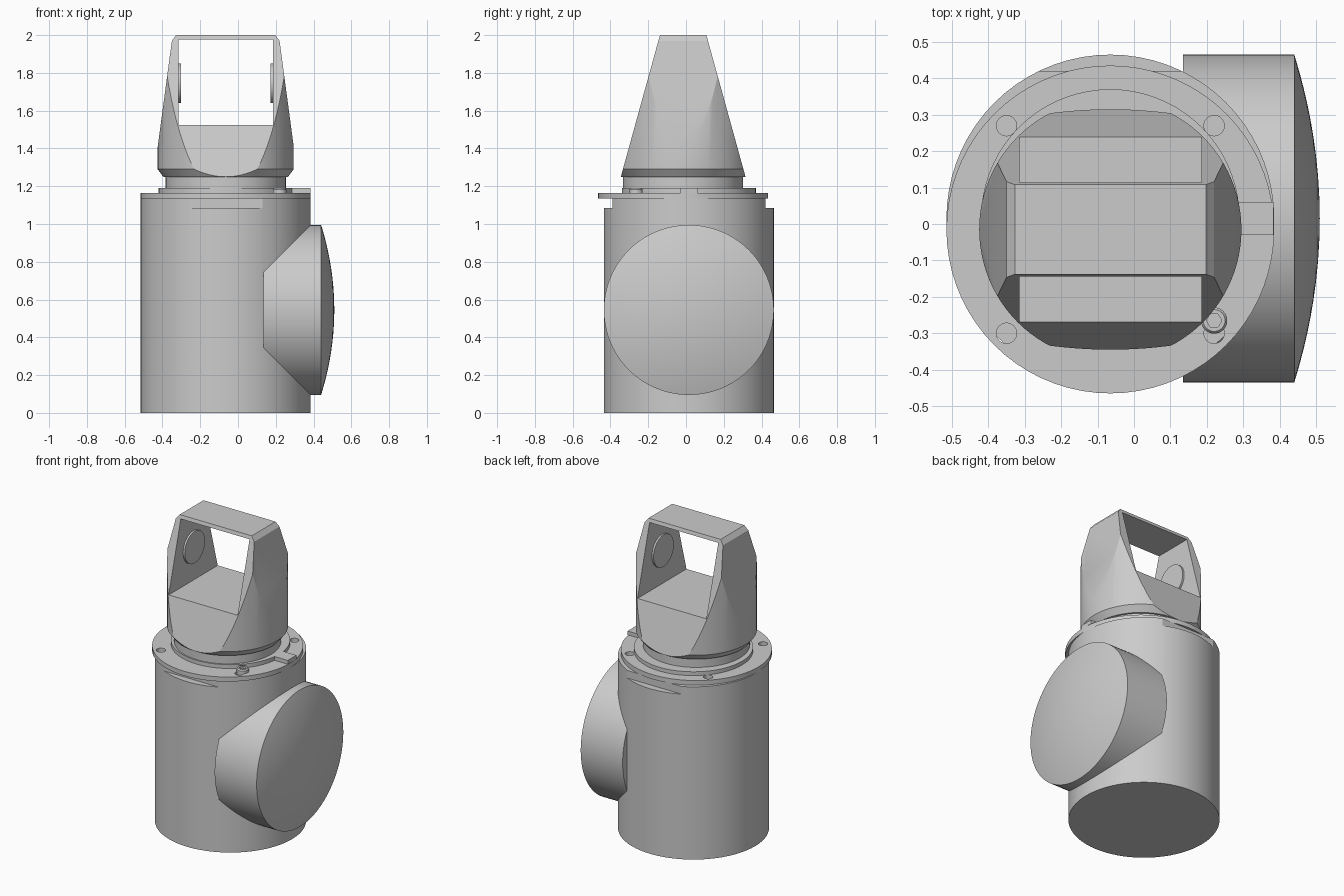
import bpy, bmesh, math
from mathutils import Vector, Matrix

cube = bpy.data.objects.get("Cube")
if cube:
    bpy.data.objects.remove(cube, do_unlink=True)

CX = -0.065          # common vertical axis
BY, HY = 0.015, -0.015   # y centre of body parts / of head and flange

metal = bpy.data.materials.new("light grey")
metal.use_nodes = True
COLOUR = (0.6, 0.6, 0.6, 1)
metal.diffuse_color = COLOUR
metal.node_tree.nodes["Principled BSDF"].inputs["Base Color"].default_value = COLOUR


def lathe(profile, seg=72):
    """Closed solid turned around z from (radius, height) points."""
    bm = bmesh.new()
    rings = []
    for r, z in profile:
        if r == 0:
            rings.append([bm.verts.new((0, 0, z))])
        else:
            rings.append([bm.verts.new((r * math.cos(2 * math.pi * i / seg),
                                        r * math.sin(2 * math.pi * i / seg), z))
                          for i in range(seg)])
    for a, b in zip(rings, rings[1:]):
        for i in range(seg):
            j = (i + 1) % seg
            if len(b) == 1:
                bm.faces.new((a[i], a[j], b[0]))
            else:
                bm.faces.new((a[i], a[j], b[j], b[i]))
    bm.faces.new(list(reversed(rings[0])))
    if len(rings[-1]) > 1:
        bm.faces.new(rings[-1])
    return bm


def box(x0, x1, y0, y1, z0, z1):
    bm = bmesh.new()
    bmesh.ops.create_cube(bm, size=1)
    bm.transform(Matrix.Translation(((x0 + x1) / 2, (y0 + y1) / 2, (z0 + z1) / 2))
                 @ Matrix.Diagonal((x1 - x0, y1 - y0, z1 - z0, 1)))
    return bm


def slice_off(bm, point, normal):
    """Remove everything on the normal side of a plane and cap the cut."""
    geom = bm.verts[:] + bm.edges[:] + bm.faces[:]
    cut = bmesh.ops.bisect_plane(bm, geom=geom, plane_co=point, plane_no=normal,
                                 clear_outer=True, dist=1e-5)
    edges = [e for e in cut["geom_cut"] if isinstance(e, bmesh.types.BMEdge)]
    bmesh.ops.holes_fill(bm, edges=edges, sides=0)


def add(name, bm, loc=(0, 0, 0), rot=None):
    bmesh.ops.recalc_face_normals(bm, faces=bm.faces[:])
    bm.transform(Matrix.Translation(loc) @ (rot or Matrix()))
    mesh = bpy.data.meshes.new(name)
    bm.to_mesh(mesh)
    bm.free()
    mesh.materials.append(metal)
    ob = bpy.data.objects.new(name, mesh)
    bpy.context.collection.objects.link(ob)
    return ob


def cut_out(ob, cutters):
    """Subtract the cutters, bake the result and discard them."""
    for c in cutters:
        mod = ob.modifiers.new("cut", "BOOLEAN")
        mod.operation, mod.solver, mod.object = "DIFFERENCE", "EXACT", c
    dg = bpy.context.evaluated_depsgraph_get()
    ob.data = bpy.data.meshes.new_from_object(ob.evaluated_get(dg))
    ob.modifiers.clear()
    for c in cutters:
        bpy.data.objects.remove(c, do_unlink=True)


along_x = Matrix.Rotation(math.pi / 2, 4, "Y")

# Main body, with a flat-backed slot under the flange at front and back
body = add("body", lathe([(0.45, 0), (0.45, 1.135)]), (CX, BY, 0))
cut_out(body, [add("slot_cutter", box(CX - 0.4, CX + 0.4, *ys, 1.085, 1.3))
               for ys in ((BY - 0.6, BY - 0.405), (BY + 0.405, BY + 0.6))])

# Side housing with a shallow domed end
dome = [(0.45 * math.cos(t), 0.44 + 0.07 * math.sin(t) ** 2)
        for t in (math.pi / 2 * i / 12 for i in range(12))]
add("side_housing", lathe([(0.45, 0.135)] + dome + [(0, 0.51)], 96), (0, BY, 0.545), along_x)

# Flange with four bolt holes
flange = add("flange", lathe([(0.45, 1.135), (0.45, 1.165)]), (CX, HY, 0))
cut_out(flange, [add("hole_cutter", lathe([(0.028, 1.1), (0.028, 1.2)], 24),
                     (CX + sx * 0.285, HY + sy * 0.285, 0))
                 for sx in (-1, 1) for sy in (-1, 1)])

# Raised ring and its locating tab
add("raised_ring", lathe([(0.355, 1.165), (0.355, 1.19)]), (CX, BY, 0))
add("ring_tab", box(0.25, 0.383, BY - 0.045, BY + 0.045, 1.165, 1.19))

# Socket-head screw on the flange
screw = add("screw", lathe([(0.036, 1.15), (0.036, 1.182), (0.03, 1.19)], 32),
            (0.22, -0.265, 0))
cut_out(screw, [add("socket_cutter", lathe([(0.021, 1.172), (0.021, 1.3)], 6),
                    (0.22, -0.265, 0))])

# Neck
add("neck", lathe([(0.318, 1.18), (0.318, 1.26)]), (CX, HY, 0))

# Head: turned block sliced by sloping front, back and side planes
bm = lathe([(0.33, 1.25), (0.36, 1.29), (0.36, 2.0)], 96)
for s in (-1, 1):
    slice_off(bm, Vector((0, s * 0.33, 1.25)), Vector((0, s * 0.75, 0.207)).normalized())
    slice_off(bm, Vector((s * 0.36, 0, 1.41)), Vector((s * 0.56, 0, 0.075)).normalized())
    slice_off(bm, Vector((s * 0.285, 0, 1.97)), Vector((s * 0.03, 0, 0.023)).normalized())
head = add("head", bm, (CX, HY, 0))
cut_out(head, [add("window_cutter", box(CX - 0.25, CX + 0.25, -1, 1, 1.525, 1.977))])

# Round pads on the inner walls of the head
for side, x in (("right", CX - 0.25), ("left", CX + 0.238)):
    add(side + "_pad", lathe([(0.105, 0), (0.105, 0.012)], 48), (x, HY, 1.745), along_x)

# Smooth the curved surfaces, keep the edges crisp
bpy.ops.object.select_all(action="DESELECT")
for ob in bpy.context.collection.objects:
    if ob.type == "MESH" and metal.name in ob.data.materials:
        ob.select_set(True)
        bpy.context.view_layer.objects.active = ob
bpy.ops.object.shade_smooth_by_angle(angle=math.radians(25))
